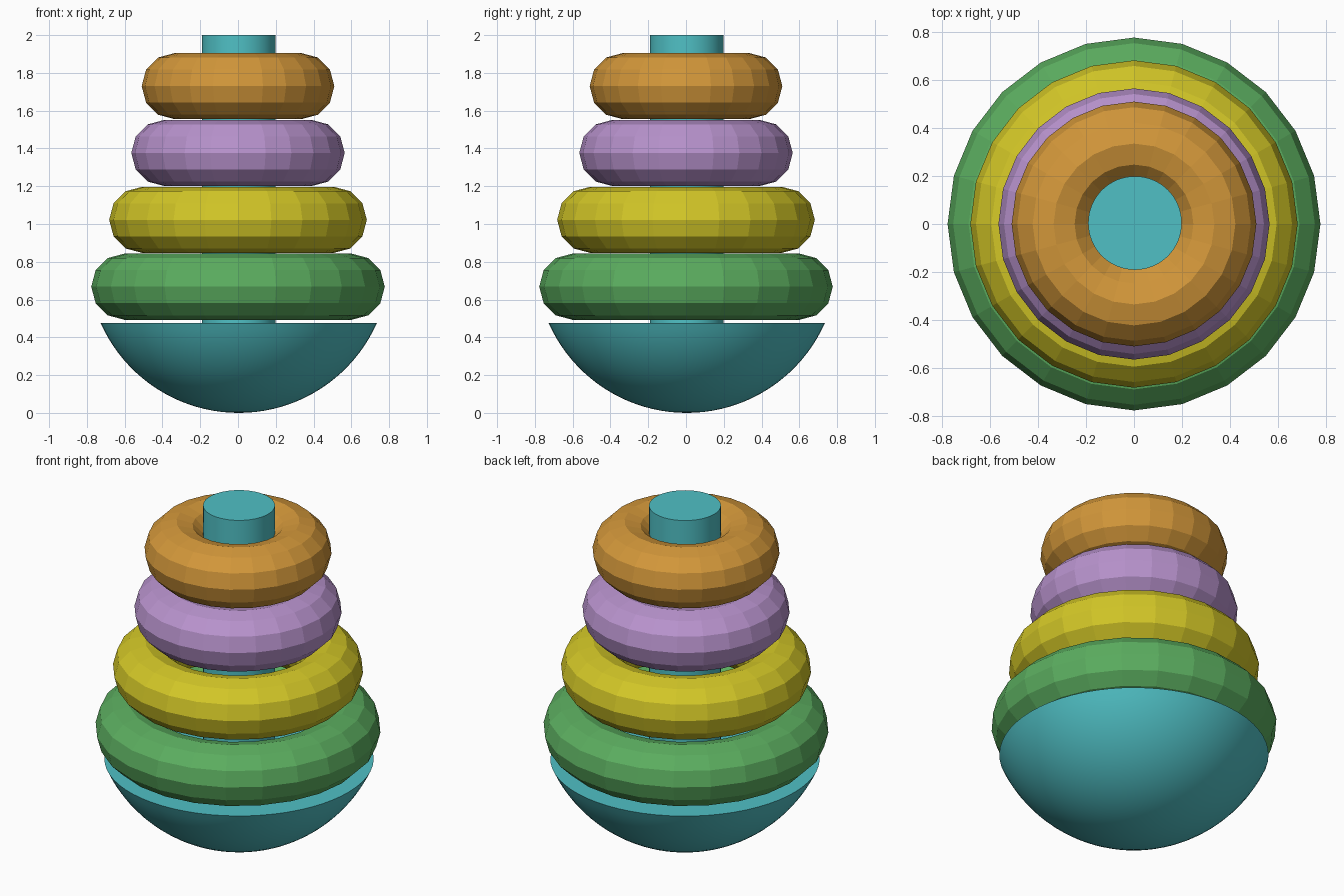
import bpy
import bmesh
import math

if "Cube" in bpy.data.objects:
    bpy.data.objects.remove(bpy.data.objects["Cube"], do_unlink=True)


def make_material(name, color):
    mat = bpy.data.materials.new(name)
    mat.use_nodes = True
    rgba = (*color, 1.0)
    mat.diffuse_color = rgba
    mat.node_tree.nodes["Principled BSDF"].inputs["Base Color"].default_value = rgba
    return mat


def lathe(name, profile, mat, steps, center):
    """Revolve an (r, z) profile about the vertical axis."""
    bm = bmesh.new()
    verts = [bm.verts.new((r, 0, z)) for r, z in profile]
    edges = [bm.edges.new(pair) for pair in zip(verts, verts[1:])]
    bmesh.ops.spin(bm, geom=verts + edges, cent=(0, 0, 0), axis=(0, 0, 1),
                   angle=math.tau, steps=steps)
    bmesh.ops.remove_doubles(bm, verts=bm.verts, dist=0.0001)
    bmesh.ops.recalc_face_normals(bm, faces=bm.faces)
    mesh = bpy.data.meshes.new(name)
    bm.to_mesh(mesh)
    bm.free()
    obj = bpy.data.objects.new(name, mesh)
    obj.location = center
    bpy.context.collection.objects.link(obj)
    mesh.materials.append(mat)
    bpy.ops.object.select_all(action="DESELECT")
    obj.select_set(True)
    bpy.context.view_layer.objects.active = obj
    bpy.ops.object.shade_smooth_by_angle(angle=math.radians(30))
    return obj


teal = make_material("teal", (0.08, 0.53, 0.56))
offset = (0.004, 0.004, 0)

# Rocking base: a capped slice of a sphere
radius, base_top = 0.8, 0.477
rim_angle = math.acos((radius - base_top) / radius)
bowl = [(radius * math.sin(rim_angle * i / 20),
         radius - radius * math.cos(rim_angle * i / 20)) for i in range(21)]
lathe("rocking_base", bowl + [(0, base_top)], teal, 64, offset)

# Centre peg
peg_radius = 0.195
lathe("centre_peg", [(0, 0.4), (peg_radius, 0.4), (peg_radius, 2), (0, 2)],
      teal, 64, offset)

# Stacked faceted rings, bottom to top
thickness = 0.175
rings = [
    ("green", 0.602, (0.105, 0.42, 0.115)),
    ("yellow", 0.507, (0.65, 0.57, 0.02)),
    ("purple", 0.39, (0.48, 0.29, 0.61)),
    ("orange", 0.335, (0.65, 0.31, 0.042)),
]
for i, (color_name, major, color) in enumerate(rings):
    bpy.ops.mesh.primitive_torus_add(
        major_segments=24, minor_segments=12, major_radius=major,
        minor_radius=thickness, location=(0, 0, 0.668 + 0.354 * i))
    ring = bpy.context.object
    ring.name = color_name + "_ring"
    ring.data.materials.append(make_material(color_name, color))
    bpy.ops.object.shade_flat()
